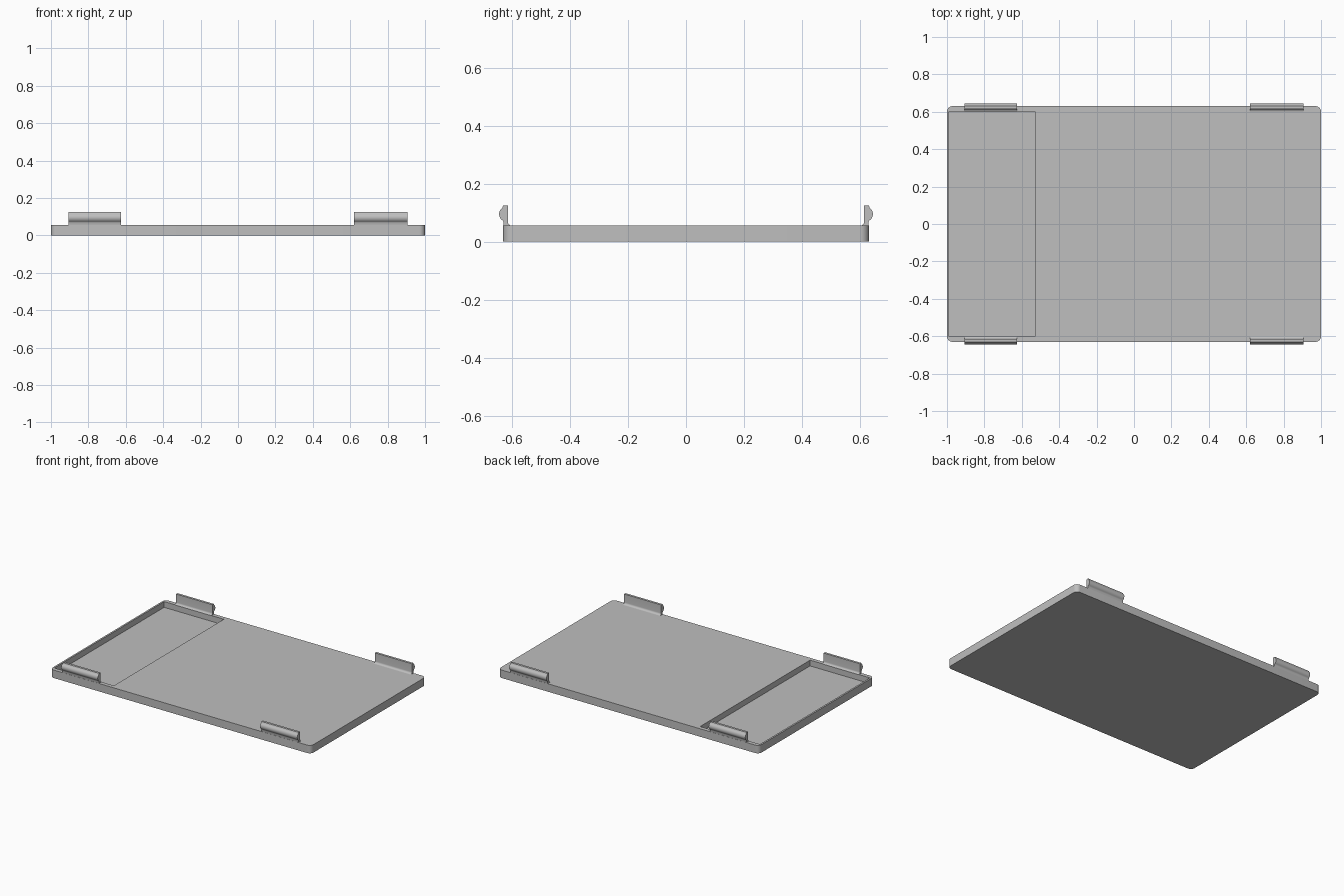
import bpy, bmesh, math

if "Cube" in bpy.data.objects:
    bpy.data.objects.remove(bpy.data.objects["Cube"])

grey = bpy.data.materials.new("plain grey")
grey.diffuse_color = (0.52, 0.52, 0.52, 1)
grey.use_nodes = True
grey.node_tree.nodes["Principled BSDF"].inputs["Base Color"].default_value = grey.diffuse_color


def prism(name, points, to_3d, start, end):
    """Extrude a closed 2D profile between two positions on the third axis."""
    bm = bmesh.new()
    low = [bm.verts.new(to_3d(a, b, start)) for a, b in points]
    high = [bm.verts.new(to_3d(a, b, end)) for a, b in points]
    bm.faces.new(low)
    bm.faces.new(high)
    n = len(points)
    for i in range(n):
        j = (i + 1) % n
        bm.faces.new((low[i], low[j], high[j], high[i]))
    bmesh.ops.recalc_face_normals(bm, faces=bm.faces)
    mesh = bpy.data.meshes.new(name)
    bm.to_mesh(mesh)
    bm.free()
    obj = bpy.data.objects.new(name, mesh)
    bpy.context.collection.objects.link(obj)
    mesh.materials.append(grey)
    return obj


def smooth(obj):
    bpy.ops.object.select_all(action='DESELECT')
    obj.select_set(True)
    bpy.context.view_layer.objects.active = obj
    bpy.ops.object.shade_smooth_by_angle(angle=math.radians(35))


def arc(cx, cy, r, a0, a1, steps):
    return [(cx + r * math.cos(math.radians(a0 + (a1 - a0) * i / steps)),
             cy + r * math.sin(math.radians(a0 + (a1 - a0) * i / steps)))
            for i in range(steps + 1)]


# Base plate with rounded corners
W, D, H, R = 1.0, 0.63, 0.055, 0.03
outline = []
for k, (sx, sy) in enumerate([(1, 1), (-1, 1), (-1, -1), (1, -1)]):
    outline += arc(sx * (W - R), sy * (D - R), R, 90 * k, 90 * k + 90, 8)
plate = prism("base_plate", outline, lambda a, b, c: (a, b, c), 0, H)

# Shallow rectangular pocket at the left end
pocket = [(-0.988, -0.602), (-0.53, -0.602), (-0.53, 0.602), (-0.988, 0.602)]
cutter = prism("pocket_cutter", pocket, lambda a, b, c: (a, b, c), 0.015, 0.1)
cutter.hide_render = True
cutter.hide_viewport = True
cut = plate.modifiers.new("pocket", 'BOOLEAN')
cut.operation = 'DIFFERENCE'
cut.solver = 'EXACT'
cut.object = cutter
smooth(plate)

# Snap clips: filleted inner root, upright inner face, bulging outer lip
profile = [(0.629, 0.05), (0.600, 0.05)]
profile += arc(0.600, 0.069, 0.014, -90, 0, 6)
profile += [(0.614, 0.125), (0.630, 0.125)]
profile += arc(0.618, 0.095, 0.026, 55, -58, 10)
profile += [(0.629, 0.068)]
for side, sy in (("back", 1), ("front", -1)):
    for end, x0, x1 in (("left", -0.905, -0.625), ("right", 0.62, 0.905)):
        clip = prism(f"{side}_{end}_clip", profile,
                     lambda a, b, c, s=sy: (c, s * a, b), x0, x1)
        smooth(clip)
